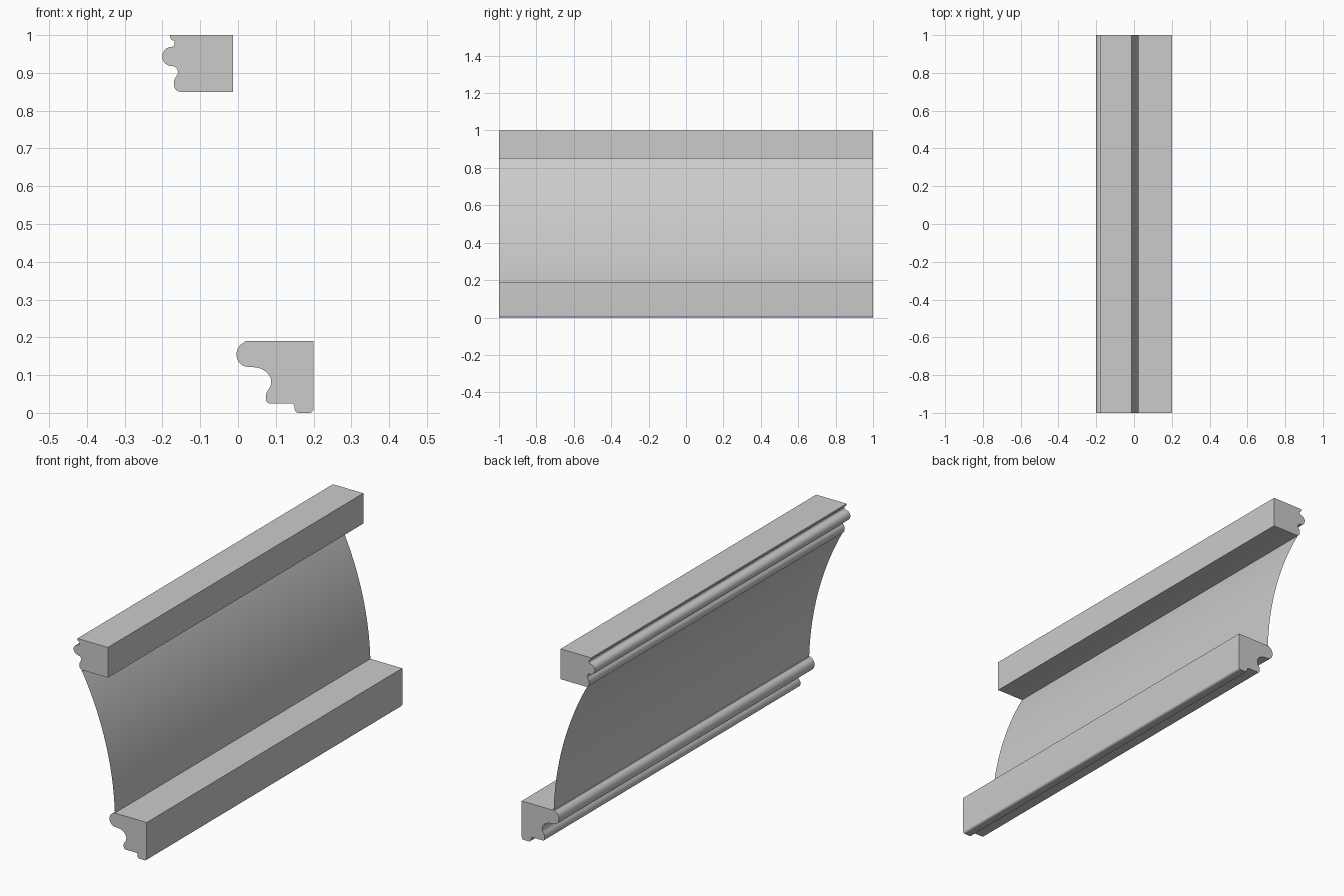
import bpy
import bmesh
from math import radians, sin, cos

cube = bpy.data.objects.get("Cube")
if cube:
    bpy.data.objects.remove(cube, do_unlink=True)

HALF_LENGTH = 1.0

# One plain grey for every part
grey = bpy.data.materials.new("plain grey")
grey.use_nodes = True
colour = (0.6, 0.6, 0.6, 1)
grey.diffuse_color = colour
grey.node_tree.nodes["Principled BSDF"].inputs["Base Color"].default_value = colour


def arc(cx, cz, rx, start, end, rz=None, steps=8):
    """Points along an elliptical arc in the x-z plane, angles in degrees."""
    rz = rz or rx
    angles = [radians(start + (end - start) * i / steps) for i in range(steps + 1)]
    return [(cx + rx * cos(a), cz + rz * sin(a)) for a in angles]


def extrude_along_y(name, profile, closed):
    """Sweep a profile along the length; a closed profile becomes a solid."""
    bm = bmesh.new()
    front = [bm.verts.new((x, -HALF_LENGTH, z)) for x, z in profile]
    back = [bm.verts.new((x, HALF_LENGTH, z)) for x, z in profile]
    count = len(profile)
    for i in range(count if closed else count - 1):
        j = (i + 1) % count
        bm.faces.new((front[i], back[i], back[j], front[j]))
    if closed:
        bm.faces.new(front)
        bm.faces.new(back[::-1])
        bmesh.ops.recalc_face_normals(bm, faces=bm.faces)
    mesh = bpy.data.meshes.new(name)
    bm.to_mesh(mesh)
    bm.free()
    mesh.materials.append(grey)
    obj = bpy.data.objects.new(name, mesh)
    bpy.context.collection.objects.link(obj)
    bpy.ops.object.select_all(action="DESELECT")
    obj.select_set(True)
    bpy.context.view_layer.objects.active = obj
    bpy.ops.object.shade_smooth_by_angle(angle=radians(30))
    return obj


# Upper rail: small cove, round bead, second cove and rounded lower edge
upper_profile = (
    [(-0.013, 1), (-0.18, 1)]
    + arc(-0.168, 0.997, 0.012, 180, 270)
    + arc(-0.176, 0.977, 0.008, 0, -90)
    + arc(-0.175, 0.9435, 0.0255, 90, 270, steps=16)
    + arc(-0.175, 0.902, 0.016, 88, -50, steps=12)
    + [(-0.169, 0.88)]
    + arc(-0.152, 0.867, 0.017, 180, 270)
    + [(-0.013, 0.85)]
)
extrude_along_y("upper_rail", upper_profile, True)

# Lower rail: nose, deep cove, small step and rounded foot
lower_profile = (
    [(0.2, 0.19), (0.02, 0.19)]
    + arc(0.026, 0.155, 0.03, 115, 265, rz=0.033, steps=16)
    + arc(0.038, 0.082, 0.05, 88, -35, rz=0.039, steps=16)
    + [(0.074, 0.05)]
    + arc(0.085, 0.036, 0.011, 180, 270)
    + arc(0.14, 0.015, 0.01, 90, 0)
    + arc(0.161, 0.011, 0.011, 180, 270)
    + arc(0.189, 0.011, 0.011, 270, 360)
)
extrude_along_y("lower_rail", lower_profile, True)

# Thin curved panel joining the two rails
panel_profile = arc(-1.441, 0.139, 1.467, 2, 29, steps=24)
extrude_along_y("curved_panel", panel_profile, False)
